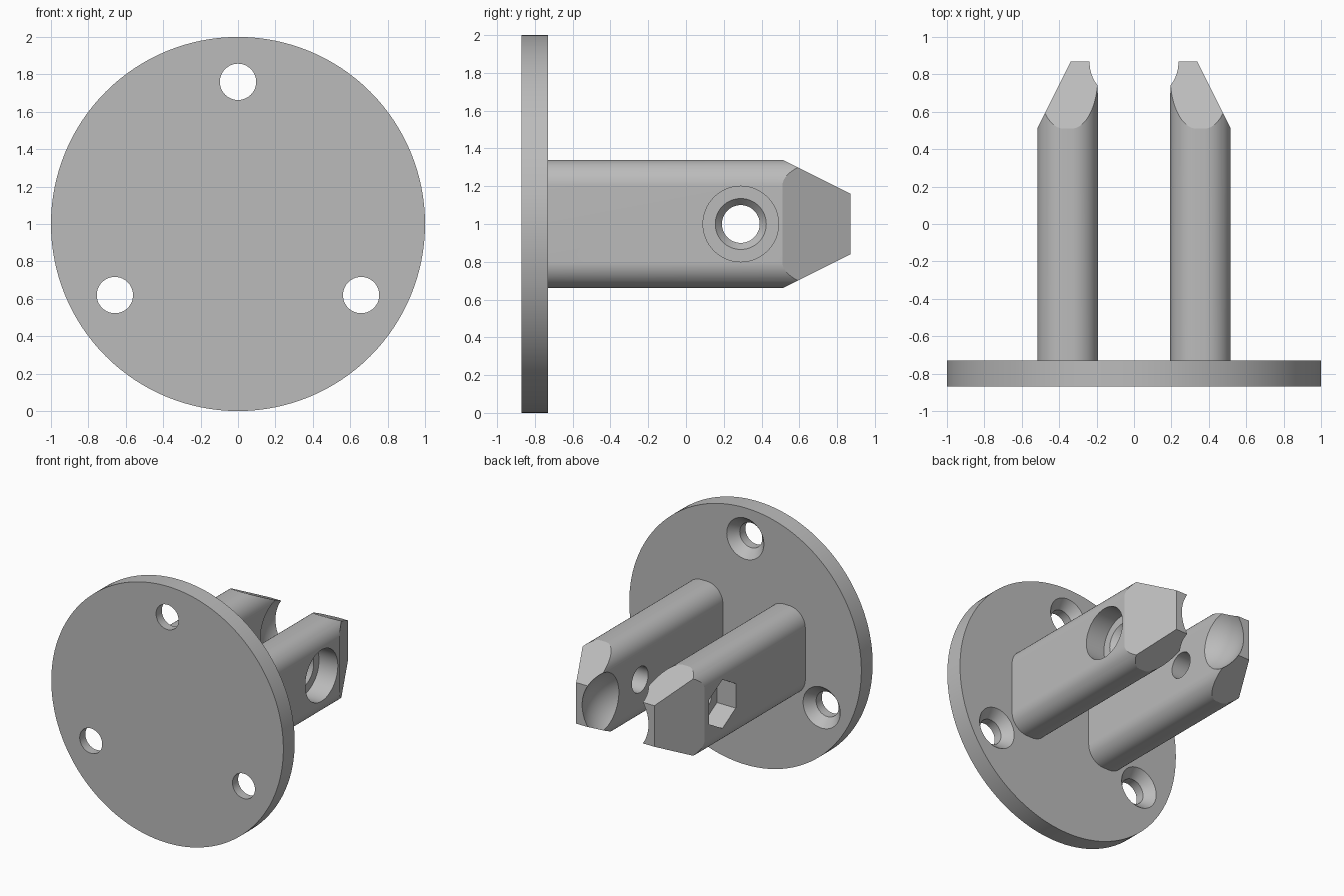
import bpy, bmesh
from math import pi, cos, sin, radians
from mathutils import Matrix, Vector

if "Cube" in bpy.data.objects:
    bpy.data.objects.remove(bpy.data.objects["Cube"])

GREY = (0.5, 0.5, 0.5, 1)
grey = bpy.data.materials.new("plain grey")
grey.use_nodes = True
grey.diffuse_color = GREY
grey.node_tree.nodes["Principled BSDF"].inputs["Base Color"].default_value = GREY

ALONG_X = Matrix.Rotation(pi / 2, 4, 'Y')    # local z -> +x
ALONG_Y = Matrix.Rotation(-pi / 2, 4, 'X')   # local z -> +y


def finish(bm, name):
    bmesh.ops.recalc_face_normals(bm, faces=bm.faces)
    mesh = bpy.data.meshes.new(name)
    bm.to_mesh(mesh)
    bm.free()
    mesh.materials.append(grey)
    obj = bpy.data.objects.new(name, mesh)
    bpy.context.collection.objects.link(obj)
    return obj


def lathe(name, profile, axis, origin=(0, 0, 0), sides=96, turn=0):
    """Closed turned solid from (radius, distance along axis) pairs."""
    bm = bmesh.new()
    rings = [[bm.verts.new((r * cos(turn + 2 * pi * i / sides),
                            r * sin(turn + 2 * pi * i / sides), d))
              for i in range(sides)] for r, d in profile]
    for a, b in zip(rings, rings[1:]):
        for i in range(sides):
            j = (i + 1) % sides
            bm.faces.new((a[i], a[j], b[j], b[i]))
    bm.faces.new(rings[0])
    bm.faces.new(rings[-1])
    bm.transform(Matrix.Translation(origin) @ axis)
    return finish(bm, name)


def cut(obj, cutter):
    cutter.hide_render = True
    mod = obj.modifiers.new("cut", 'BOOLEAN')
    mod.operation, mod.solver, mod.object = 'DIFFERENCE', 'EXACT', cutter
    bpy.context.view_layer.objects.active = obj
    bpy.ops.object.modifier_apply(modifier=mod.name)
    bpy.data.objects.remove(cutter)


def smooth(obj):
    bpy.ops.object.select_all(action='DESELECT')
    obj.select_set(True)
    bpy.context.view_layer.objects.active = obj
    bpy.ops.object.shade_smooth_by_angle(angle=radians(25))


# Round mounting plate with three countersunk screw holes
FRONT, BACK = -0.87, -0.73
plate = lathe("mounting_plate", [(1, FRONT), (1, BACK)], ALONG_Y, (0, 0, 1), 128)
for k in range(3):
    a = pi / 2 + k * 2 * pi / 3
    screw = [(0.097, FRONT - 0.1), (0.097, BACK - 0.07), (0.16, BACK), (0.16, BACK + 0.1)]
    cut(plate, lathe("screw_cutter", screw, ALONG_Y,
                     (0.76 * cos(a), 0, 1 + 0.76 * sin(a)), 64))
smooth(plate)

# Prong: rounded bar with a tapered tip
INNER, OUTER, HALF, FILLET = 0.193, 0.517, 0.34, 0.14
SHOULDER, TIP = 0.51, 0.87
PIN_Y = 0.29


def prong(name, side):
    bm = bmesh.new()
    cx, hw = (INNER + OUTER) / 2, (OUTER - INNER) / 2 - FILLET
    hh, steps = HALF - FILLET, 20
    ring = []
    for q, (sx, sz) in enumerate([(1, 1), (-1, 1), (-1, -1), (1, -1)]):
        for i in range(steps + 1):
            a = (q + i / steps) * pi / 2
            ring.append(bm.verts.new((cx + sx * hw + FILLET * cos(a), BACK - 0.01,
                                      1 + sz * hh + FILLET * sin(a))))
    base = bm.faces.new(ring)
    ext = bmesh.ops.extrude_face_region(bm, geom=[base])
    tips = [v for v in ext["geom"] if isinstance(v, bmesh.types.BMVert)]
    bmesh.ops.translate(bm, verts=tips, vec=(0, TIP - BACK + 0.01, 0))
    if base.is_valid is False or len([f for f in bm.faces if len(f.verts) > 4]) < 2:
        bm.faces.new(ring)
    # Chamfer the top, bottom and outer side of the tip
    for point, normal in [((0, SHOULDER, 1 + HALF), (0, 1, 2)),
                          ((0, SHOULDER, 1 - HALF), (0, 1, -2)),
                          ((OUTER, SHOULDER, 1), (2, 1, 0))]:
        res = bmesh.ops.bisect_plane(bm, geom=bm.verts[:] + bm.edges[:] + bm.faces[:],
                                     plane_co=point, plane_no=Vector(normal).normalized(),
                                     clear_outer=True)
        edges = [e for e in res["geom_cut"] if isinstance(e, bmesh.types.BMEdge)]
        bmesh.ops.contextual_create(bm, geom=edges)
    bm.transform(Matrix.Scale(side, 4, (1, 0, 0)))
    obj = finish(bm, name)

    # Ball socket on the inner side of the tip
    ball = bmesh.new()
    bmesh.ops.create_uvsphere(ball, u_segments=64, v_segments=48, radius=0.3)
    ball.transform(Matrix.Translation((0, 0.78, 1)))
    cut(obj, finish(ball, "ball_cutter"))
    return obj


# Bolt prong: counterbore, small countersink and through hole
FLOOR = 0.355
bolt_prong = prong("bolt_prong", 1)
bore = [(0.1, 0), (0.1, FLOOR - 0.04), (0.135, FLOOR), (0.2, FLOOR), (0.2, 0.7)]
cut(bolt_prong, lathe("bore_cutter", bore, ALONG_X, (0, PIN_Y, 1), 64))
smooth(bolt_prong)

# Nut prong: hexagonal pocket and through hole
nut_prong = prong("nut_prong", -1)
cut(nut_prong, lathe("hole_cutter", [(0.1, -0.7), (0.1, 0)], ALONG_X, (0, PIN_Y, 1), 64))
cut(nut_prong, lathe("hex_cutter", [(0.19, -0.7), (0.19, -FLOOR)], ALONG_X,
                     (0, PIN_Y, 1), 6))
smooth(nut_prong)
